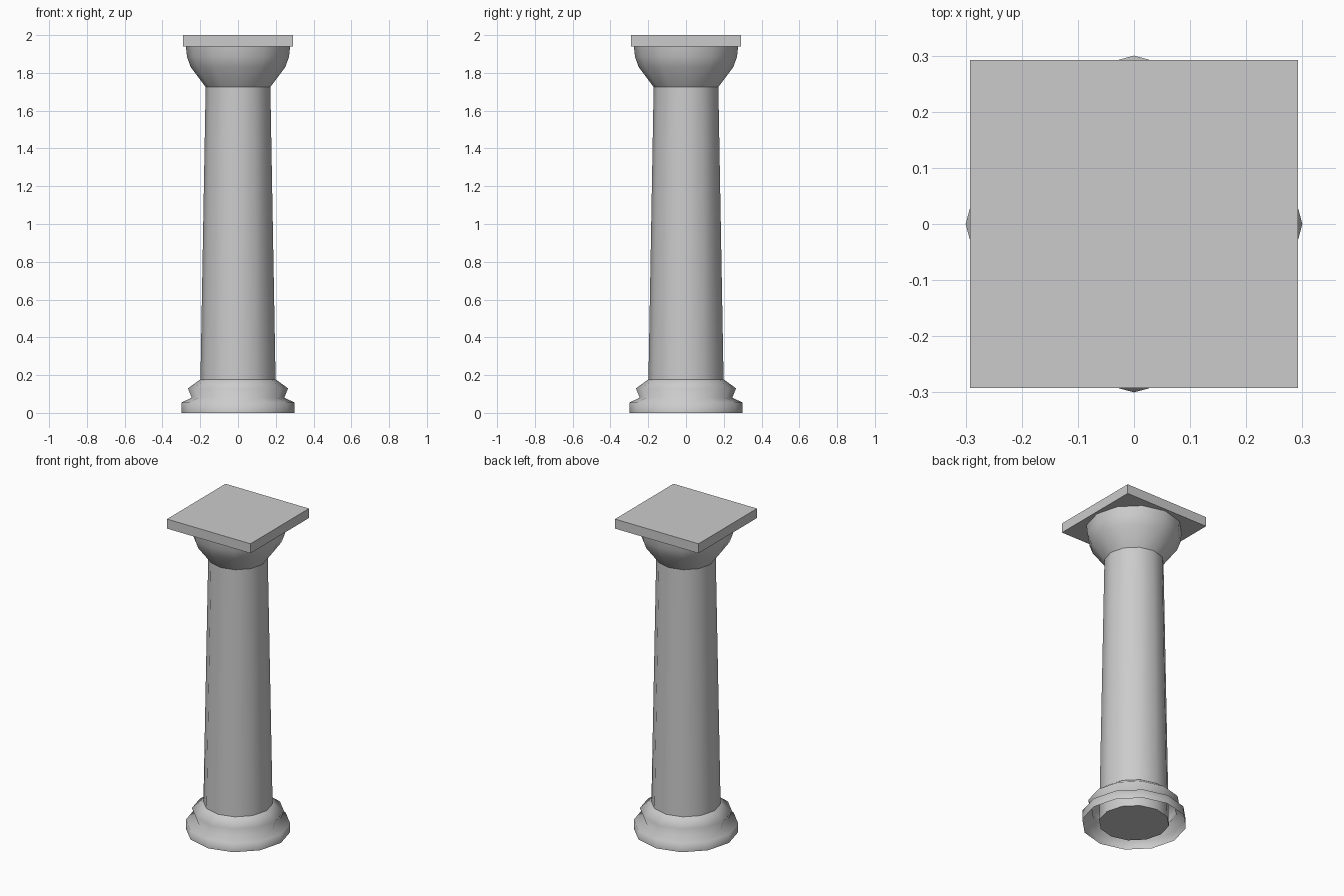
import bpy
import bmesh
from math import cos, sin, tau

SIDES = 12

cube = bpy.data.objects.get("Cube")
if cube:
    bpy.data.objects.remove(cube, do_unlink=True)

# One stone colour for every part
stone = bpy.data.materials.new("grey_stone")
stone.use_nodes = True
colour = (0.6, 0.6, 0.6, 1)
stone.diffuse_color = colour
stone.node_tree.nodes["Principled BSDF"].inputs["Base Color"].default_value = colour


def finish(name, bm):
    mesh = bpy.data.meshes.new(name)
    bm.to_mesh(mesh)
    bm.free()
    mesh.materials.append(stone)
    obj = bpy.data.objects.new(name, mesh)
    bpy.context.collection.objects.link(obj)
    return obj


def turned(name, profile, capped=False):
    """Turn a (radius, height) profile, listed upwards, around the z axis."""
    bm = bmesh.new()
    rings = [[bm.verts.new((r * cos(tau * i / SIDES), r * sin(tau * i / SIDES), z))
              for i in range(SIDES)] for r, z in profile]
    for low, high in zip(rings, rings[1:]):
        for i in range(SIDES):
            j = (i + 1) % SIDES
            bm.faces.new((low[i], low[j], high[j], high[i])).smooth = True
    if capped:
        caps = [bm.faces.new(rings[0][::-1]), bm.faces.new(rings[-1])]
        for cap in caps:
            for edge in cap.edges:
                edge.smooth = False
    return finish(name, bm)


# Base moulding, an open shell around the foot of the shaft
turned("base_moulding", [(0.30, 0), (0.30, 0.055), (0.245, 0.08),
                         (0.265, 0.13), (0.20, 0.177)])

# Tapered shaft
turned("shaft", [(0.202, 0.005), (0.171, 1.74)], capped=True)

# Flared capital
turned("capital", [(0.171, 1.725), (0.25, 1.83), (0.27, 1.885), (0.276, 1.94)])

# Square top slab
bm = bmesh.new()
bmesh.ops.create_cube(bm, size=1)
bmesh.ops.scale(bm, vec=(0.584, 0.584, 0.06), verts=bm.verts)
bmesh.ops.translate(bm, vec=(0, 0, 1.97), verts=bm.verts)
finish("top_slab", bm)
